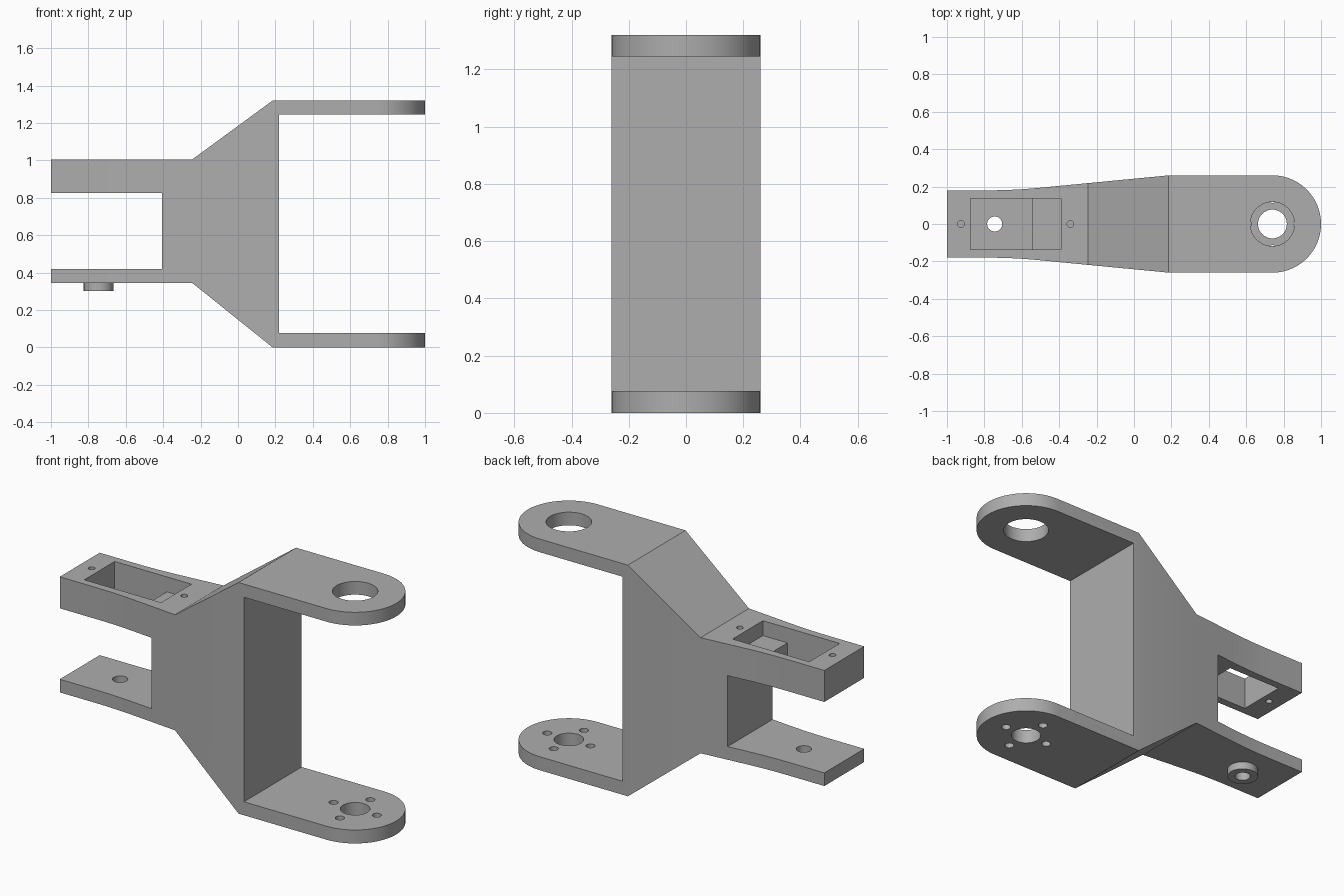
import bpy
import math
from mathutils import Vector

if "Cube" in bpy.data.objects:
    bpy.data.objects.remove(bpy.data.objects["Cube"], do_unlink=True)

grey = bpy.data.materials.new("matte_grey")
grey.use_nodes = True
COLOUR = (0.42, 0.42, 0.42, 1)
grey.diffuse_color = COLOUR
grey.node_tree.nodes["Principled BSDF"].inputs["Base Color"].default_value = COLOUR


def prism(name, outline, push):
    """Solid made by sweeping a closed 3D outline along a vector."""
    base = [Vector(p) for p in outline]
    n = len(base)
    verts = base + [p + Vector(push) for p in base]
    faces = [tuple(reversed(range(n))), tuple(range(n, 2 * n))]
    faces += [(i, (i + 1) % n, (i + 1) % n + n, i + n) for i in range(n)]
    mesh = bpy.data.meshes.new(name)
    mesh.from_pydata(verts, [], faces)
    mesh.materials.append(grey)
    obj = bpy.data.objects.new(name, mesh)
    bpy.context.collection.objects.link(obj)
    return obj


def cylinder(name, x, y, radius, z0, z1, sides=48):
    ring = [(x + radius * math.cos(math.tau * i / sides),
             y + radius * math.sin(math.tau * i / sides), z0) for i in range(sides)]
    return prism(name, ring, (0, 0, z1 - z0))


def box(name, x0, x1, half_y, z0, z1):
    ring = [(x0, -half_y, z0), (x1, -half_y, z0), (x1, half_y, z0), (x0, half_y, z0)]
    return prism(name, ring, (0, 0, z1 - z0))


def combine(target, other, operation):
    other.hide_render = True
    other.hide_set(True)
    mod = target.modifiers.new(other.name, "BOOLEAN")
    mod.operation = operation
    mod.solver = "EXACT"
    mod.object = other
    bpy.context.view_layer.objects.active = target
    bpy.ops.object.modifier_apply(modifier=mod.name)
    bpy.data.objects.remove(other, do_unlink=True)


# Side silhouette: narrow fork on one end, wide fork on the other
side = [(-1.1, .345), (-.245, .345), (.185, 0), (1.1, 0), (1.1, .077), (.22, .077),
        (.22, 1.245), (1.1, 1.245), (1.1, 1.32), (.185, 1.32), (-.245, 1.005),
        (-1.1, 1.005), (-1.1, .825), (-.405, .825), (-.405, .42), (-1.1, .42)]
bracket = prism("fork_bracket", [(x, .5, z) for x, z in side], (0, -1, 0))

# Plan silhouette: straight tail, soft bend, taper, rounded nose
half = [(-1, .18)]
for i in range(9):
    t = i / 8
    half.append((-.78 + .26 * t, .18 + .0122 * t * t))
half.append((.185, .26))
nose = [(.74 + .26 * math.sin(math.pi * i / 48), .26 * math.cos(math.pi * i / 48))
        for i in range(49)]
plan = half + nose + [(x, -y) for x, y in reversed(half)]
plan_solid = prism("plan_solid", [(x, y, -.2) for x, y in reversed(plan)], (0, 0, 1.8))
combine(bracket, plan_solid, "INTERSECT")

# Pivot boss under the lower narrow arm
combine(bracket, cylinder("pivot_boss", -.745, 0, .08, .303, .38), "UNION")

# Motor pocket with a raised ledge, and its screw holes
cutters = [
    box("pocket_upper", -.875, -.39, .137, .92, 1.2),
    box("pocket_through", -.875, -.545, .137, .7, 1.1),
    cylinder("tail_screw_hole", -.925, 0, .018, .7, 1.2, 20),
    cylinder("body_screw_hole", -.34, 0, .018, .825, 1.2, 20),
    cylinder("pivot_hole", -.745, 0, .04, .2, .6, 32),
    cylinder("upper_bearing_hole", .74, 0, .118, 1.15, 1.4),
    cylinder("lower_axle_hole", .74, 0, .077, -.1, .2),
]
# Ring of mounting holes around the lower axle
for i in range(4):
    a = i * math.pi / 2
    cutters.append(cylinder("mount_hole_%d" % i, .74 + .137 * math.cos(a),
                            .137 * math.sin(a), .024, -.1, .2, 24))
for cutter in cutters:
    combine(bracket, cutter, "DIFFERENCE")

bpy.ops.object.select_all(action="DESELECT")
bracket.select_set(True)
bpy.context.view_layer.objects.active = bracket
bpy.ops.object.shade_smooth_by_angle(angle=math.radians(25))
